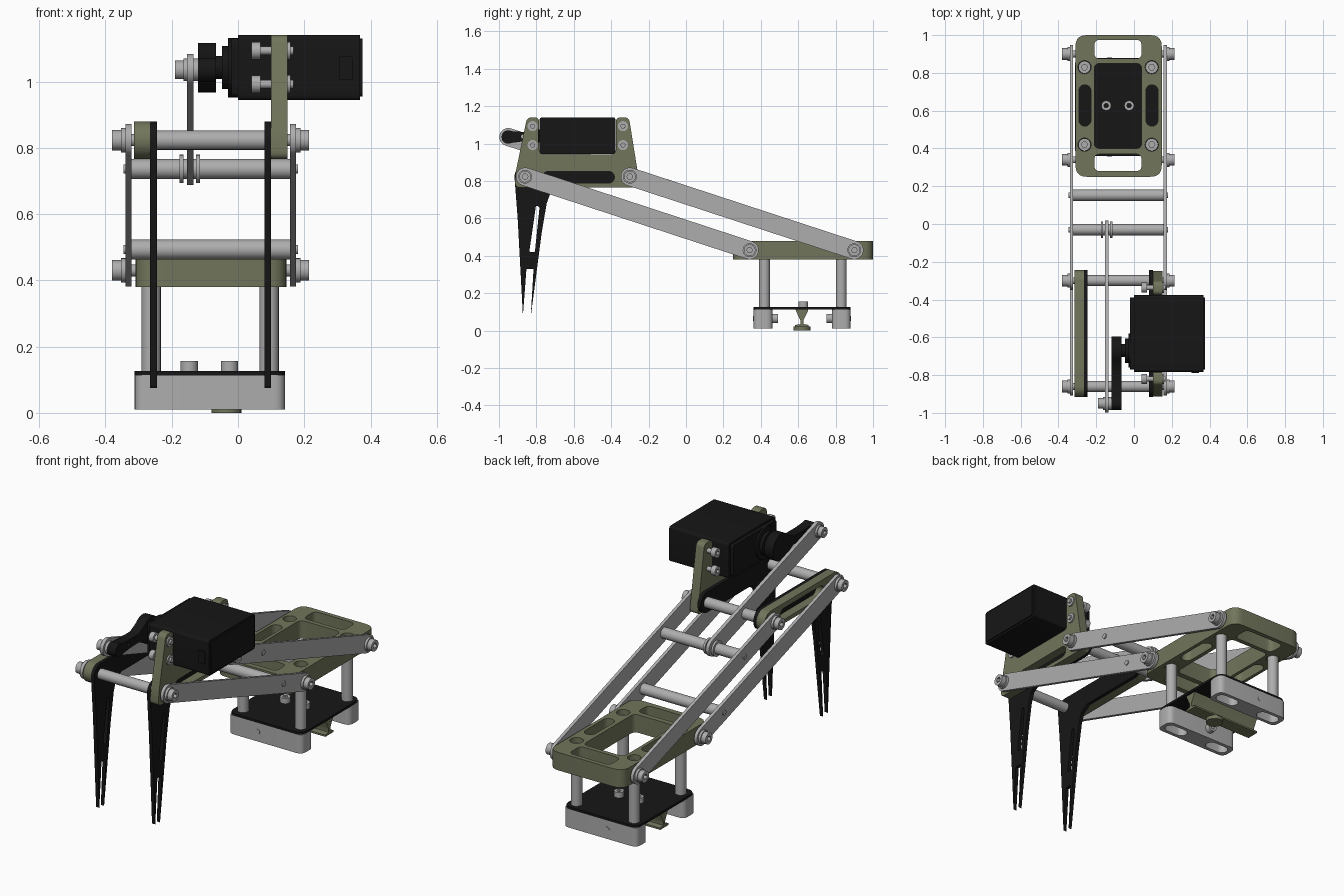
import bpy, math
from mathutils import Matrix, Vector

if "Cube" in bpy.data.objects:
    bpy.data.objects.remove(bpy.data.objects["Cube"])

def material(name, c):
    m = bpy.data.materials.new(name)
    m.diffuse_color = (*c, 1)
    m.use_nodes = True
    m.node_tree.nodes["Principled BSDF"].inputs["Base Color"].default_value = m.diffuse_color
    return m

OLIVE = material("olive", (0.165, 0.18, 0.105))
BLACK = material("black", (0.008, 0.008, 0.008))
GREY = material("grey", (0.42, 0.42, 0.42))
AXES = {'x': Matrix(((0, 0, 1), (1, 0, 0), (0, 1, 0))),   # profile (u,v) = (y,z)
        'y': Matrix(((1, 0, 0), (0, 0, -1), (0, 1, 0))),  # profile (u,v) = (x,z)
        'z': Matrix.Identity(3)}                          # profile (u,v) = (x,y)

def arc(c, r, a0, a1, n=14):
    return [(c[0] + r * math.cos(math.radians(a0 + (a1 - a0) * i / n)),
             c[1] + r * math.sin(math.radians(a0 + (a1 - a0) * i / n))) for i in range(n + 1)]

def circle(c, r, n=24):
    return arc(c, r, 0, 360, n)[:-1]

def capsule(p, q, r):
    a = math.degrees(math.atan2(q[1] - p[1], q[0] - p[0]))
    return arc(q, r, a - 90, a + 90) + arc(p, r, a + 90, a + 270)

def rounded(pts, r, n=5):
    out = []
    for i, p in enumerate(pts):
        p, a, b = Vector(p), Vector(pts[i - 1]), Vector(pts[(i + 1) % len(pts)])
        s, e = p + (a - p).normalized() * r, p + (b - p).normalized() * r
        for k in range(n + 1):
            t = k / n
            out.append(tuple(s * (1 - t) ** 2 + p * 2 * t * (1 - t) + e * t * t))
    return out

def rrect(x0, x1, y0, y1, r):
    return rounded([(x0, y0), (x1, y0), (x1, y1), (x0, y1)], r)

def plate(name, loops, axis, lo, hi, mat=GREY):
    """Extrude an outline (first loop) with holes (other loops) along an axis."""
    cu = bpy.data.curves.new(name, 'CURVE')
    cu.dimensions, cu.fill_mode, cu.extrude = '2D', 'BOTH', (hi - lo) / 2
    for lp in loops:
        sp = cu.splines.new('POLY')
        sp.points.add(len(lp) - 1)
        for pt, (u, v) in zip(sp.points, lp):
            pt.co = (u, v, 0, 1)
        sp.use_cyclic_u = True
    tmp = bpy.data.objects.new(name + "_curve", cu)
    bpy.context.collection.objects.link(tmp)
    bpy.context.view_layer.update()
    me = bpy.data.meshes.new_from_object(tmp.evaluated_get(bpy.context.evaluated_depsgraph_get()))
    bpy.data.objects.remove(tmp)
    me.transform(Matrix.Translation((0, 0, (lo + hi) / 2)))
    me.transform(AXES[axis].to_4x4())
    me.materials.clear()
    me.materials.append(mat)
    ob = bpy.data.objects.new(name, me)
    bpy.context.collection.objects.link(ob)
    bpy.ops.object.select_all(action='DESELECT')
    ob.select_set(True)
    bpy.context.view_layer.objects.active = ob
    bpy.ops.object.shade_smooth_by_angle(angle=math.radians(30))
    return ob

def rod(name, c, r, axis, lo, hi, mat=GREY):
    return plate(name, [circle(c, r)], axis, lo, hi, mat)

def socket_head(name, c, r, axis, lo, hi):
    return plate(name, [circle(c, r), circle(c, r * 0.5, 6)], axis, lo, hi)

# base frame with windows, slots and post holes
POSTS = [(x, y) for x in (-0.262, 0.094) for y in (0.42, 0.83)]
plate("base_frame", [rrect(-0.31, 0.147, 0.25, 1.0, 0.06),
                     rrect(-0.21, 0.04, 0.875, 0.975, 0.03),
                     rrect(-0.21, 0.04, 0.28, 0.37, 0.03),
                     rrect(-0.21, 0.04, 0.40, 0.85, 0.03),
                     capsule((-0.26, 0.55), (-0.26, 0.705), 0.032),
                     capsule((0.095, 0.55), (0.095, 0.705), 0.032)]
      + [circle(p, 0.035) for p in POSTS], 'z', 0.38, 0.48, OLIVE)
for p in POSTS:
    rod("base_post", p, 0.029, 'z', 0.12, 0.42)
    socket_head("post_bolt", p, 0.033, 'z', 0.41, 0.45)

# lower black tray with its two bolts
plate("tray", [rrect(-0.312, 0.142, 0.36, 0.88, 0.05)], 'z', 0.113, 0.126, BLACK)
for x in (-0.147, -0.026):
    socket_head("tray_bolt", (x, 0.627), 0.026, 'z', 0.12, 0.156)

# feet with open pockets underneath
for y0, y1, s in ((0.36, 0.463, 1), (0.78, 0.88, -1)):
    ym = (y0 + y1) / 2
    outline = rrect(-0.312, 0.142, y0, y1, 0.035)
    plate("foot", [outline, capsule((-0.26, ym), (-0.19, ym), 0.032),
                   capsule((0.02, ym), (0.09, ym), 0.032)], 'z', 0.01, 0.085)
    plate("foot_top", [outline], 'z', 0.085, 0.114)
    inner, outer = (y1, y0) if s > 0 else (y0, y1)
    a, b = sorted((-inner, -inner - s * 0.03))
    socket_head("foot_bolt", (-0.13, 0.065), 0.025, 'y', a, b)
    a, b = sorted((-outer - s * 0.01, -outer + s * 0.002))
    rod("foot_pin", (-0.13, 0.065), 0.013, 'y', a, b)

# tapered keel under the tray
half = [(0.034, 0.113), (0.03, 0.1), (0.008, 0.055), (0.008, 0.035), (0.036, 0.03), (0.036, 0.02)]
plate("keel", [[(0.62 + u, v) for u, v in half] + [(0.62 - u, v) for u, v in reversed(half)]],
      'x', -0.3, 0.13, OLIVE)
rod("keel_pin", (-0.035, 0.62), 0.045, 'z', 0.0, 0.021, OLIVE)

# parallel links, each pair with pivots and a cross rod
LINKS = [((-0.86, 0.823), (0.34, 0.43), (0.152, 0.493)),
         ((-0.30, 0.823), (0.90, 0.43), (-0.03, 0.736))]
for p, q, m in LINKS:
    for lo, hi, s in ((-0.34, -0.322, -1), (0.157, 0.175, 1)):
        plate("side_link", [capsule(p, q, 0.049), circle(p, 0.02), circle(q, 0.02)], 'x', lo, hi)
        face = lo if s < 0 else hi
        for c in (p, q):
            a, b = sorted((face, face + s * 0.013))
            rod("pivot_washer", c, 0.037, 'x', a, b)
            a, b = sorted((face + s * 0.013, face + s * 0.04))
            socket_head("pivot_bolt", c, 0.031, 'x', a, b)
            a, b = sorted((face + s * 0.015, face - s * 0.05))
            rod("pivot_shaft", c, 0.018, 'x', a, b)
        a, b = sorted((face, face + s * 0.006))
        rod("cross_rod_pin", m, 0.014, 'x', a, b)
    rod("cross_rod", m, 0.03, 'x', -0.322, 0.157)
    rod("head_rod", p, 0.029, 'x', -0.25, 0.085)

# head side plates
FRONT, REAR = LINKS[0][0], LINKS[1][0]
slot = capsule((-0.735, 0.82), (-0.415, 0.82), 0.032)
plate("left_head_plate", [capsule(FRONT, REAR, 0.057), slot], 'x', -0.314, -0.265, OLIVE)
mount = [(-0.915, 0.766), (-0.912, 0.84), (-0.85, 1.14), (-0.785, 1.14), (-0.785, 0.942),
         (-0.375, 0.942), (-0.375, 1.14), (-0.305, 1.14), (-0.245, 0.766)]
plate("right_head_plate", [rounded(mount, 0.025), slot], 'x', 0.1, 0.15, OLIVE)

# black inner plates with the forked legs
leg = [(-0.9, 0.6), (-0.872, 0.08), (-0.853, 0.33), (-0.815, 0.33), (-0.83, 0.075),
       (-0.772, 0.52), (-0.745, 0.68), (-0.725, 0.735), (-0.68, 0.766)]
leg_slot = rounded([(-0.838, 0.42), (-0.808, 0.42), (-0.783, 0.66), (-0.802, 0.67)], 0.008)
for lo, hi in ((-0.265, -0.245), (0.08, 0.1)):
    plate("forked_leg", [leg + arc(REAR, 0.057, -90, 90) + arc(FRONT, 0.057, 90, 185), leg_slot],
          'x', lo, hi, BLACK)

# motor with stepped neck
plate("motor_body", [rrect(-0.783, -0.377, 0.944, 1.14, 0.015)], 'x', 0.0, 0.368, BLACK)
plate("motor_end_cap", [rrect(-0.77, -0.39, 0.955, 1.13, 0.015)], 'x', -0.02, 0.375, BLACK)
plate("motor_cable_exit", [rrect(0.305, 0.345, 1.005, 1.075, 0.005)], 'y', 0.78, 0.79, BLACK)
HUB = (-0.67, 1.042)
for r, lo, hi in ((0.09, -0.03, 0.0), (0.065, -0.048, 0.0), (0.035, -0.07, 0.0)):
    rod("motor_neck", HUB, r, 'x', lo, hi, BLACK)
for y in (-0.82, -0.337):
    for z in (0.992, 1.093):
        socket_head("motor_bolt", (y, z), 0.026, 'x', 0.04, 0.068)
        rod("motor_bolt_shaft", (y, z), 0.013, 'x', 0.06, 0.168)
        socket_head("motor_nut", (y, z), 0.027, 'x', 0.15, 0.158)

# motor arm with flared hub, and the push rod it drives
TIP = (-0.95, 1.035)
MID = LINKS[1][2]
arm = (arc(HUB, 0.075, -140, 140, 20) + [(-0.78, 1.062), (-0.87, 1.062)]
       + arc(TIP, 0.036, 60, 300) + [(-0.87, 1.012), (-0.78, 1.016)])
plate("motor_arm", [arm, circle((-0.87, 1.037), 0.012)], 'x', -0.12, -0.066, BLACK)
plate("push_rod", [capsule(TIP, MID, 0.048)], 'x', -0.154, -0.134)
socket_head("push_rod_bolt", TIP, 0.028, 'x', -0.19, -0.165)
rod("push_rod_washer", TIP, 0.034, 'x', -0.165, -0.118)
for lo in (-0.176, -0.126):
    rod("push_rod_collar", MID, 0.043, 'x', lo, lo + 0.012)
